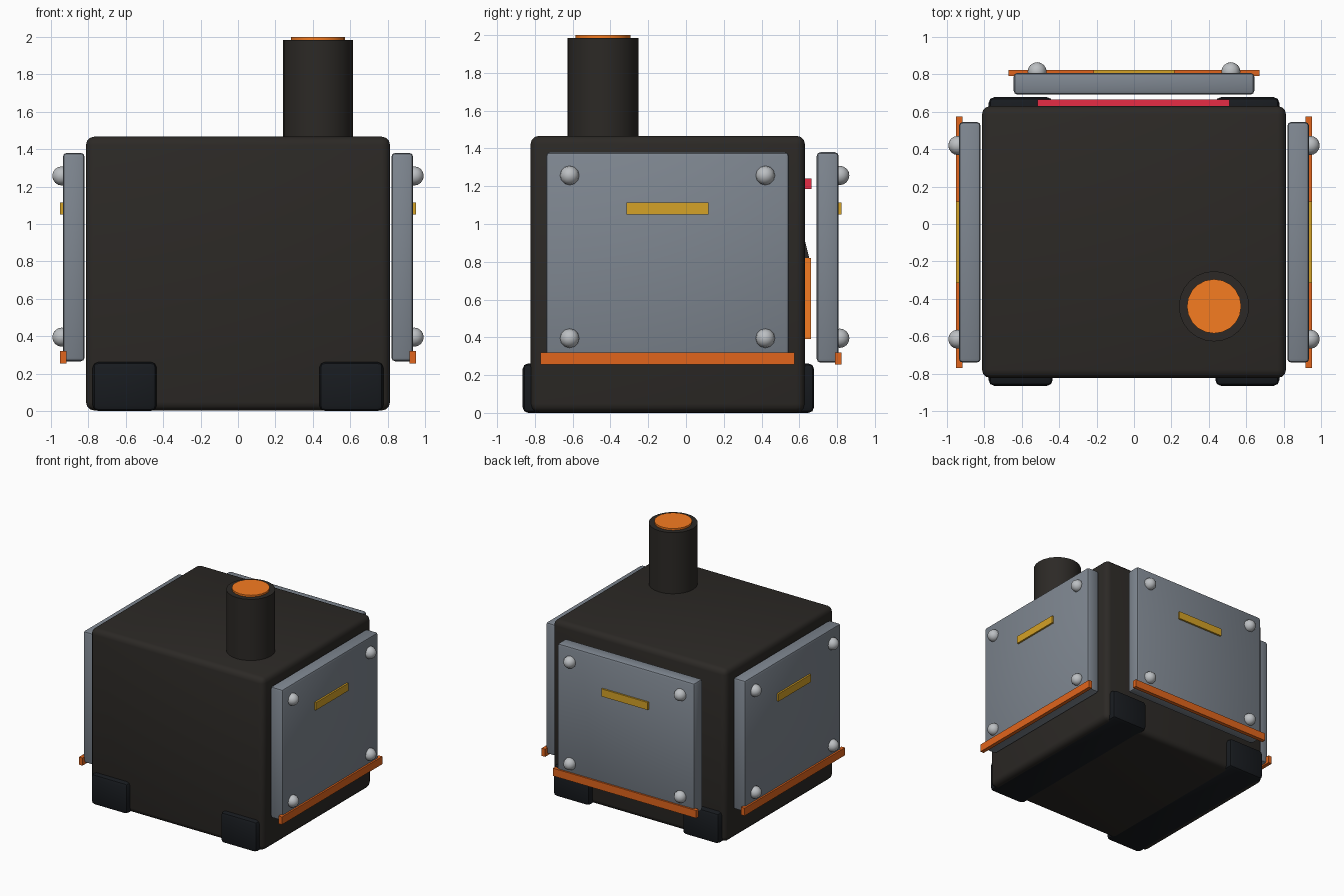
import bpy, bmesh
from math import radians, cos, sin
from mathutils import Matrix, Vector

if "Cube" in bpy.data.objects:
    bpy.data.objects.remove(bpy.data.objects["Cube"])

CY = -0.098  # middle of the body along y


def mat(name, *rgb):
    m = bpy.data.materials.new(name)
    m.diffuse_color = (*rgb, 1)
    m.use_nodes = True
    m.node_tree.nodes["Principled BSDF"].inputs["Base Color"].default_value = m.diffuse_color
    return m


IRON = mat("iron", 0.025, 0.022, 0.019)
RUBBER = mat("skid_dark", 0.009, 0.011, 0.014)
STEEL = mat("steel", 0.21, 0.24, 0.28)
RIVET = mat("rivet_metal", 0.5, 0.52, 0.54)
GOLD = mat("gold", 0.66, 0.36, 0.02)
TRIM = mat("orange_trim", 0.75, 0.13, 0.012)
GLOW = mat("glow", 0.92, 0.2, 0.015)
RED = mat("red_light", 0.8, 0.025, 0.06)


def finish(bm, name, material, matrix=Matrix(), smooth=False):
    bmesh.ops.recalc_face_normals(bm, faces=bm.faces)
    me = bpy.data.meshes.new(name)
    bm.to_mesh(me)
    bm.free()
    me.transform(matrix)
    ob = bpy.data.objects.new(name, me)
    bpy.context.collection.objects.link(ob)
    me.materials.append(material)
    if smooth:
        bpy.ops.object.select_all(action='DESELECT')
        ob.select_set(True)
        bpy.context.view_layer.objects.active = ob
        bpy.ops.object.shade_smooth_by_angle(angle=radians(35))
    return ob


def box(name, lo, hi, material, bevel=0, segments=2, matrix=Matrix()):
    lo, hi = Vector(lo), Vector(hi)
    bm = bmesh.new()
    bmesh.ops.create_cube(bm, size=1, matrix=Matrix.LocRotScale((lo + hi) / 2, None, hi - lo))
    if bevel:
        bmesh.ops.bevel(bm, geom=bm.edges[:], offset=bevel, segments=segments,
                        profile=0.5, affect='EDGES')
    return finish(bm, name, material, matrix, bevel > 0)


def cylinder(name, x, y, z0, z1, r, material, sides):
    bm = bmesh.new()
    bmesh.ops.create_cone(bm, cap_ends=True, segments=sides, radius1=r, radius2=r, depth=z1 - z0,
                          matrix=Matrix.Translation((x, y, (z0 + z1) / 2)))
    return finish(bm, name, material, smooth=True)


# Furnace body and the two skids running under it
box("furnace_body", (-0.813, -0.823, 0.003), (0.813, 0.63, 1.467), IRON, 0.045, 3)
for side, s in (("left", -1), ("right", 1)):
    x0, x1 = sorted((s * 0.435, s * 0.777))
    box(side + "_skid", (x0, -0.865, 0), (x1, 0.678, 0.262), RUBBER, 0.03)

# Chimney with glowing top
cylinder("chimney", 0.428, -0.44, 1.40, 1.985, 0.188, IRON, 24)
cylinder("chimney_glow", 0.428, -0.44, 1.90, 2.0, 0.145, GLOW, 20)

# Furnace mouth, hood and warning light behind the rear plate
box("furnace_mouth", (-0.36, 0.60, 0.39), (0.36, 0.662, 0.82), GLOW)
box("warning_light", (-0.515, 0.60, 1.185), (0.51, 0.665, 1.24), RED)
bm = bmesh.new()
profile = [(0.60, 0.80), (0.65, 0.80), (0.65, 0.83), (0.625, 0.93), (0.60, 0.93)]
face = bm.faces.new([bm.verts.new((-0.36, y, z)) for y, z in profile])
ext = bmesh.ops.extrude_face_region(bm, geom=[face])
bmesh.ops.translate(bm, vec=(0.72, 0, 0),
                    verts=[v for v in ext["geom"] if isinstance(v, bmesh.types.BMVert)])
finish(bm, "mouth_hood", IRON)


# Armour plates: local x points outward, local y runs along the plate
def plate(side, angle, d):
    m = Matrix.Translation((0, CY, 0)) @ Matrix.Rotation(radians(angle), 4, 'Z') \
        @ Matrix.Translation((d, 0, 0))
    box(side + "_plate", (0, -0.643, 0.266), (0.116, 0.643, 1.38), STEEL, 0.02, 2, m)
    box(side + "_trim", (0.098, -0.672, 0.255), (0.131, 0.672, 0.32), TRIM, matrix=m)
    box(side + "_gold_bar", (0.098, -0.217, 1.05), (0.131, 0.217, 1.114), GOLD, matrix=m)
    for i, u in enumerate((-0.518, 0.518)):
        for j, z in enumerate((0.395, 1.257)):
            bm = bmesh.new()
            turn = Matrix.Rotation(radians(90), 4, 'Y')
            bmesh.ops.create_uvsphere(bm, u_segments=12, v_segments=8, radius=0.051,
                                      matrix=Matrix.Translation((0.122, u, z)) @ turn)
            ob = finish(bm, f"{side}_rivet_{i}{j}", RIVET, m)
            ob.data.shade_smooth()


plate("right", 0, 0.82)
plate("left", 180, 0.82)
plate("rear", 90, 0.79)
